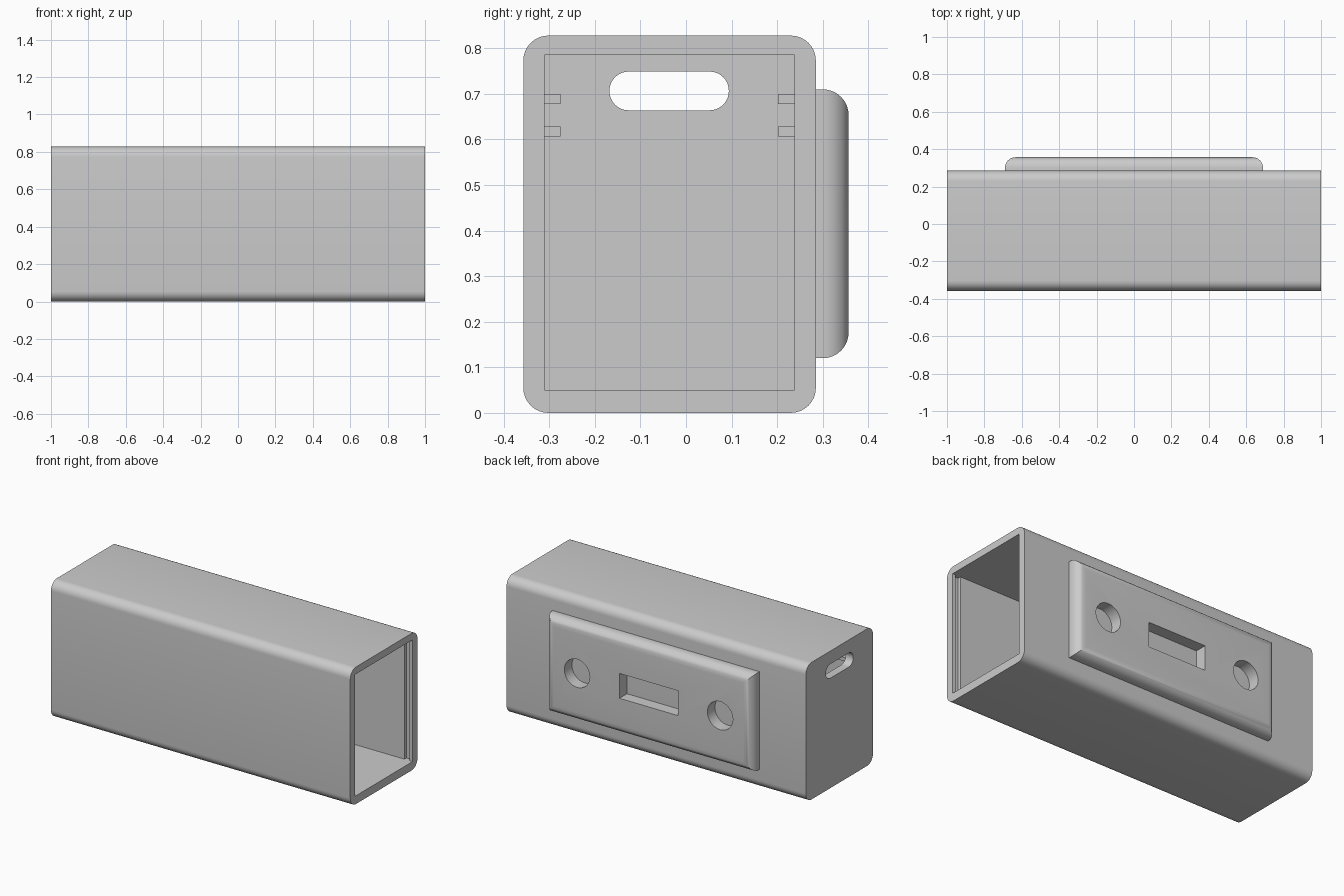
import bpy, bmesh, math
from mathutils import Matrix

if "Cube" in bpy.data.objects:
    bpy.data.objects.remove(bpy.data.objects["Cube"], do_unlink=True)

grey = bpy.data.materials.new("plain grey")
grey.use_nodes = True
grey.diffuse_color = (0.6, 0.6, 0.6, 1)
grey.node_tree.nodes["Principled BSDF"].inputs["Base Color"].default_value = (0.6, 0.6, 0.6, 1)


def finish(name, bm):
    bmesh.ops.recalc_face_normals(bm, faces=bm.faces)
    mesh = bpy.data.meshes.new(name)
    bm.to_mesh(mesh)
    bm.free()
    mesh.materials.append(grey)
    ob = bpy.data.objects.new(name, mesh)
    bpy.context.collection.objects.link(ob)
    return ob


def box(name, x, y, z, radius=0, pick=None, segments=8):
    """Box between three (low, high) ranges; edges chosen by pick are rounded."""
    bm = bmesh.new()
    bmesh.ops.create_cube(bm, size=1)
    for v in bm.verts:
        v.co = [r[0] if c < 0 else r[1] for c, r in zip(v.co, (x, y, z))]
    if radius:
        bmesh.ops.bevel(bm, geom=[e for e in bm.edges if pick(e)], offset=radius,
                        segments=segments, profile=0.5, affect='EDGES')
    return finish(name, bm)


def along_x(edge):
    a, b = edge.verts
    return abs(a.co.x - b.co.x) > 1e-4


def cut(target, cutters):
    bpy.context.view_layer.objects.active = target
    for c in cutters:
        c.hide_render = True
        mod = target.modifiers.new("cut", 'BOOLEAN')
        mod.operation, mod.solver, mod.object = 'DIFFERENCE', 'EXACT', c
        bpy.ops.object.modifier_apply(modifier=mod.name)
        bpy.data.objects.remove(c, do_unlink=True)


def smooth(ob):
    bpy.ops.object.select_all(action='DESELECT')
    ob.select_set(True)
    bpy.context.view_layer.objects.active = ob
    bpy.ops.object.shade_smooth_by_angle(angle=math.radians(30))


# Housing: rounded tube, open at +x, with a port slot in the closed end
back = 0.285
in_y, in_z = (-0.31, 0.238), (0.05, 0.785)
housing = box("housing", (-1, 1), (-0.357, back), (0, 0.828), 0.055, along_x)
cut(housing, [
    box("cavity_cutter", (-0.95, 1.1), in_y, in_z),
    box("port_cutter", (-1.1, -0.9), (-0.168, 0.094), (0.664, 0.749), 0.042, along_x),
    # Lid grooves in both side walls, just inside the open end
    box("lid_groove_cutter", (0.945, 0.98), (in_y[0] - 0.02, in_y[1] + 0.02), in_z),
])
smooth(housing)

# Board guides: paired ribs on each side wall behind the port
for side, (y0, y1) in (("right", (-0.315, -0.275)), ("left", (0.202, 0.243))):
    for level, z in (("lower", (0.606, 0.628)), ("upper", (0.678, 0.7))):
        box(f"{side}_{level}_board_guide", (-0.955, -0.75), (y0, y1), z)

# Mounting plate on the back, rounded around its outer face
rear = 0.357


def on_rear(edge):
    return all(v.co.y > rear - 1e-4 for v in edge.verts)


plate = box("mounting_plate", (-0.69, 0.69), (0.28, rear), (0.12, 0.71), 0.057, on_rear)
cutters = [box("window_cutter", (-0.195, 0.195), (0.2, 0.5), (0.34, 0.49))]
for x in (-0.478, 0.478):
    bm = bmesh.new()
    bmesh.ops.create_cone(bm, cap_ends=True, segments=40, radius1=0.085, radius2=0.085,
                          depth=0.3, matrix=Matrix.Translation((x, 0.35, 0.415))
                          @ Matrix.Rotation(math.pi / 2, 4, 'X'))
    cutters.append(finish("hole_cutter", bm))
cut(plate, cutters)
smooth(plate)
